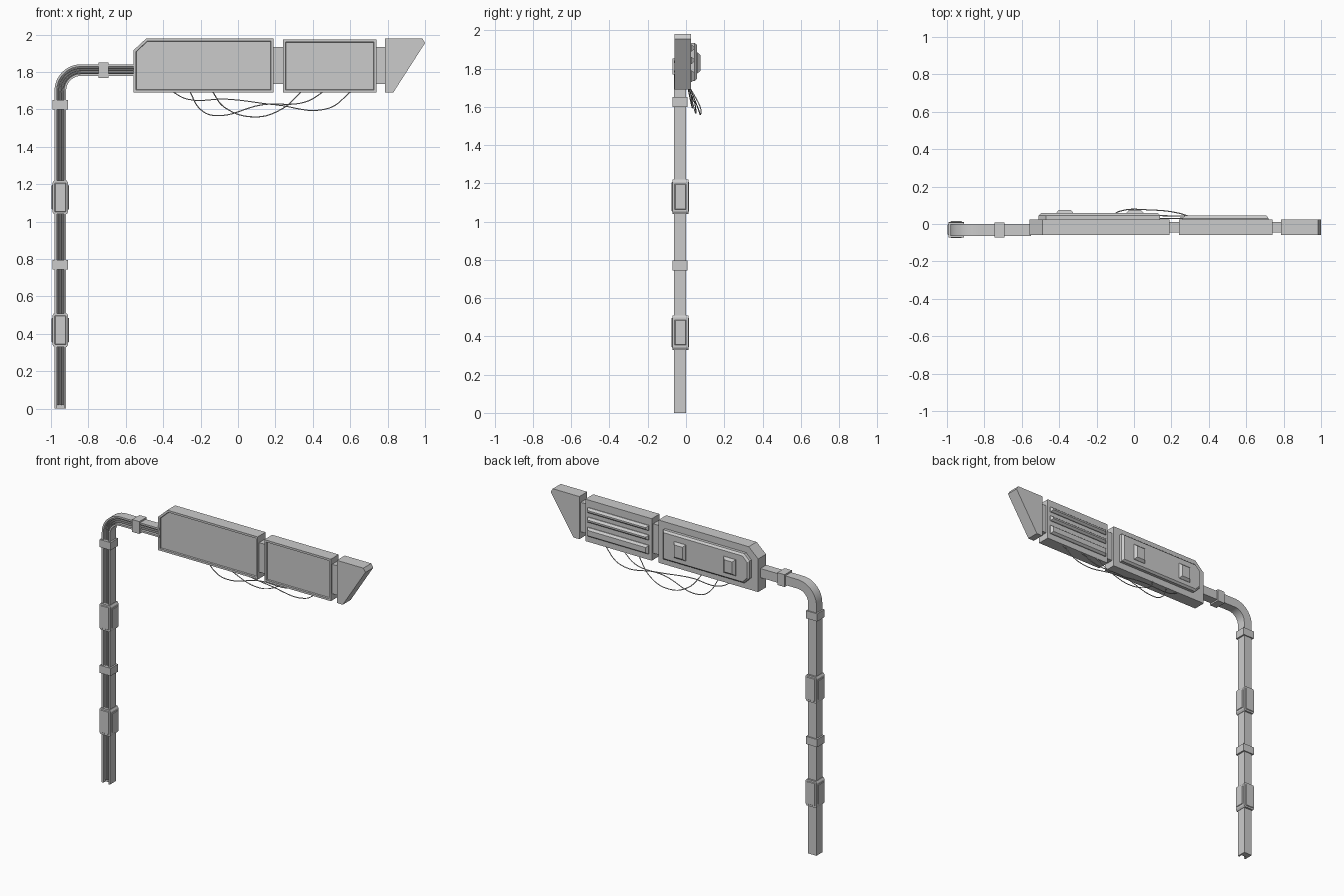
import bpy, bmesh, math
from mathutils import Vector

if "Cube" in bpy.data.objects:
    bpy.data.objects.remove(bpy.data.objects["Cube"])

grey = bpy.data.materials.new("plain grey")
grey.use_nodes = True
grey.diffuse_color = (0.6, 0.6, 0.6, 1)
grey.node_tree.nodes["Principled BSDF"].inputs["Base Color"].default_value = (0.6, 0.6, 0.6, 1)


def finish(name, bm):
    bmesh.ops.recalc_face_normals(bm, faces=bm.faces)
    mesh = bpy.data.meshes.new(name)
    bm.to_mesh(mesh)
    bm.free()
    mesh.materials.append(grey)
    obj = bpy.data.objects.new(name, mesh)
    bpy.context.collection.objects.link(obj)
    return obj


def smooth(obj):
    bpy.ops.object.select_all(action='DESELECT')
    obj.select_set(True)
    bpy.context.view_layer.objects.active = obj
    bpy.ops.object.shade_smooth_by_angle(angle=math.radians(35))


def inset(bm, direction, steps):
    """Inset the faces pointing along a direction, step by step."""
    bm.normal_update()
    faces = [f for f in bm.faces if f.normal.dot(Vector(direction)) > 0.99]
    for thickness, depth in steps:
        bmesh.ops.inset_individual(bm, faces=faces, thickness=thickness,
                                   depth=depth, use_even_offset=True)


def prism(name, outline, y0, y1, front=(), back=(), sides=()):
    """Extrude an x-z outline from y0 to y1, with optional insets."""
    bm = bmesh.new()
    face = bm.faces.new([bm.verts.new((x, y0, z)) for x, z in outline])
    new = bmesh.ops.extrude_face_region(bm, geom=[face])["geom"]
    for v in new:
        if isinstance(v, bmesh.types.BMVert):
            v.co.y = y1
    bmesh.ops.recalc_face_normals(bm, faces=bm.faces)
    inset(bm, (0, -1, 0), front)
    inset(bm, (0, 1, 0), back)
    inset(bm, (1, 0, 0), sides)
    inset(bm, (-1, 0, 0), sides)
    return finish(name, bm)


def rect(x0, x1, z0, z1):
    return [(x0, z0), (x1, z0), (x1, z1), (x0, z1)]


def sweep(name, profile, path):
    """Sweep an (across, depth) profile along a path in the x-z plane."""
    bm = bmesh.new()
    rings = []
    for i, p in enumerate(path):
        a, b = path[max(i - 1, 0)], path[min(i + 1, len(path) - 1)]
        t = (b - a).normalized()
        n = Vector((-t.z, 0, t.x))
        rings.append([bm.verts.new(p + n * u + Vector((0, y, 0))) for u, y in profile])
    count = len(profile)
    for r, s in zip(rings, rings[1:]):
        for k in range(count):
            m = (k + 1) % count
            bm.faces.new((r[k], r[m], s[m], s[k]))
    bm.faces.new(rings[0])
    bm.faces.new(rings[-1])
    smooth(finish(name, bm))


# Bent pole: channel open to the front, with conduits inside
POLE_X, ARM_Z, BEND = -0.95, 1.81, 0.11


def pole_path(start):
    path = [Vector((POLE_X, 0, start)), Vector((POLE_X, 0, ARM_Z - BEND - 0.01))]
    for i in range(13):
        a = math.pi / 2 * i / 12
        path.append(Vector((POLE_X + BEND * (1 - math.cos(a)), 0,
                            ARM_Z - BEND + BEND * math.sin(a))))
    return path + [Vector((POLE_X + BEND + 0.01, 0, ARM_Z)), Vector((-0.55, 0, ARM_Z))]


W = 0.031
sweep("pole_channel", [(-W, -0.063), (-0.019, -0.063), (-0.019, -0.04), (0.019, -0.04),
                       (0.019, -0.063), (W, -0.063), (W, 0), (-W, 0)], pole_path(0))
for side, label in ((-1, "inner"), (0, "middle"), (1, "outer")):
    rod = [(side * 0.012 + 0.005 * math.cos(k * math.pi / 4),
            -0.046 + 0.007 * math.sin(k * math.pi / 4)) for k in range(8)]
    sweep(label + "_conduit", rod, pole_path(0.02))

# Pole collars
for i, z in enumerate((0.77, 1.625)):
    prism(f"pole_collar_{i + 1}", rect(-0.992, -0.908, z - 0.026, z + 0.026), -0.071, 0.008)
prism("arm_collar", rect(-0.747, -0.693, 1.768, 1.852), -0.071, 0.008)

# Junction boxes with raised panels on every side
for i, z in enumerate((0.42, 1.13)):
    h, c = 0.09, 0.012
    shape = [(-0.984, z - h), (-0.916, z - h), (-0.908, z - h + c), (-0.908, z + h - c),
             (-0.916, z + h), (-0.984, z + h), (-0.992, z + h - c), (-0.992, z - h + c)]
    panel = ((0.012, 0), (0.003, 0.004))
    prism(f"junction_box_{i + 1}", shape, -0.071, 0.012, panel, panel, panel)

# Sign cabinets with framed, recessed fronts
frame = ((0.014, 0), (0.002, -0.01))
prism("large_sign", [(-0.56, 1.69), (0.19, 1.69), (0.19, 1.98), (-0.49, 1.98), (-0.56, 1.915)],
      -0.06, 0.025, front=frame)
prism("small_sign", rect(0.24, 0.74, 1.69, 1.975), -0.06, 0.025, front=frame)
prism("end_wedge", [(0.785, 1.69), (0.83, 1.69), (1.0, 1.955), (0.985, 1.98), (0.785, 1.98)],
      -0.06, 0.025)
prism("middle_connector", rect(0.18, 0.25, 1.735, 1.935), -0.045, 0.01)
prism("end_connector", rect(0.73, 0.795, 1.735, 1.935), -0.045, 0.01)

# Back cover of the large sign with two small housings
prism("back_cover", [(-0.51, 1.775), (-0.47, 1.735), (0.14, 1.735), (0.14, 1.935),
                     (-0.47, 1.935), (-0.51, 1.895)], 0.02, 0.045, back=((0.012, 0.013),))
for i, x in enumerate((-0.37, 0.005)):
    prism(f"back_housing_{i + 1}", rect(x - 0.045, x + 0.045, 1.775, 1.885),
          0.055, 0.06, back=((0.014, 0.016),))

# Back of the small sign: two louvres and a lower box
for label, z0, z1 in (("upper_louvre", 1.89, 1.925), ("lower_louvre", 1.825, 1.86),
                      ("lower_box", 1.73, 1.79)):
    prism(label, rect(0.26, 0.72, z0, z1), 0.02, 0.03, back=((0.012, 0.015),))

# Loose cables hanging between the signs
cables = {
    "shallow_cable": [(-0.36, 0.01, 1.70), (-0.27, 0.03, 1.655), (-0.06, 0.03, 1.655),
                      (0.2, 0.03, 1.625), (0.48, 0.03, 1.605), (0.61, 0.01, 1.70)],
    "looped_cable": [(-0.26, 0.015, 1.70), (-0.2, 0.04, 1.6), (-0.13, 0.05, 1.568),
                     (0.13, 0.045, 1.625), (0.36, 0.035, 1.64), (0.465, 0.015, 1.70)],
    "deep_cable": [(-0.14, 0.02, 1.70), (-0.07, 0.07, 1.61), (0.09, 0.075, 1.56),
                   (0.23, 0.06, 1.60), (0.345, 0.02, 1.70)],
}
for name, points in cables.items():
    curve = bpy.data.curves.new(name, 'CURVE')
    curve.dimensions = '3D'
    curve.bevel_depth = 0.003
    curve.bevel_resolution = 1
    curve.resolution_u = 8
    spline = curve.splines.new('BEZIER')
    spline.bezier_points.add(len(points) - 1)
    for bp, p in zip(spline.bezier_points, points):
        bp.co = p
        bp.handle_left_type = bp.handle_right_type = 'AUTO'
    curve.materials.append(grey)
    bpy.context.collection.objects.link(bpy.data.objects.new(name, curve))
